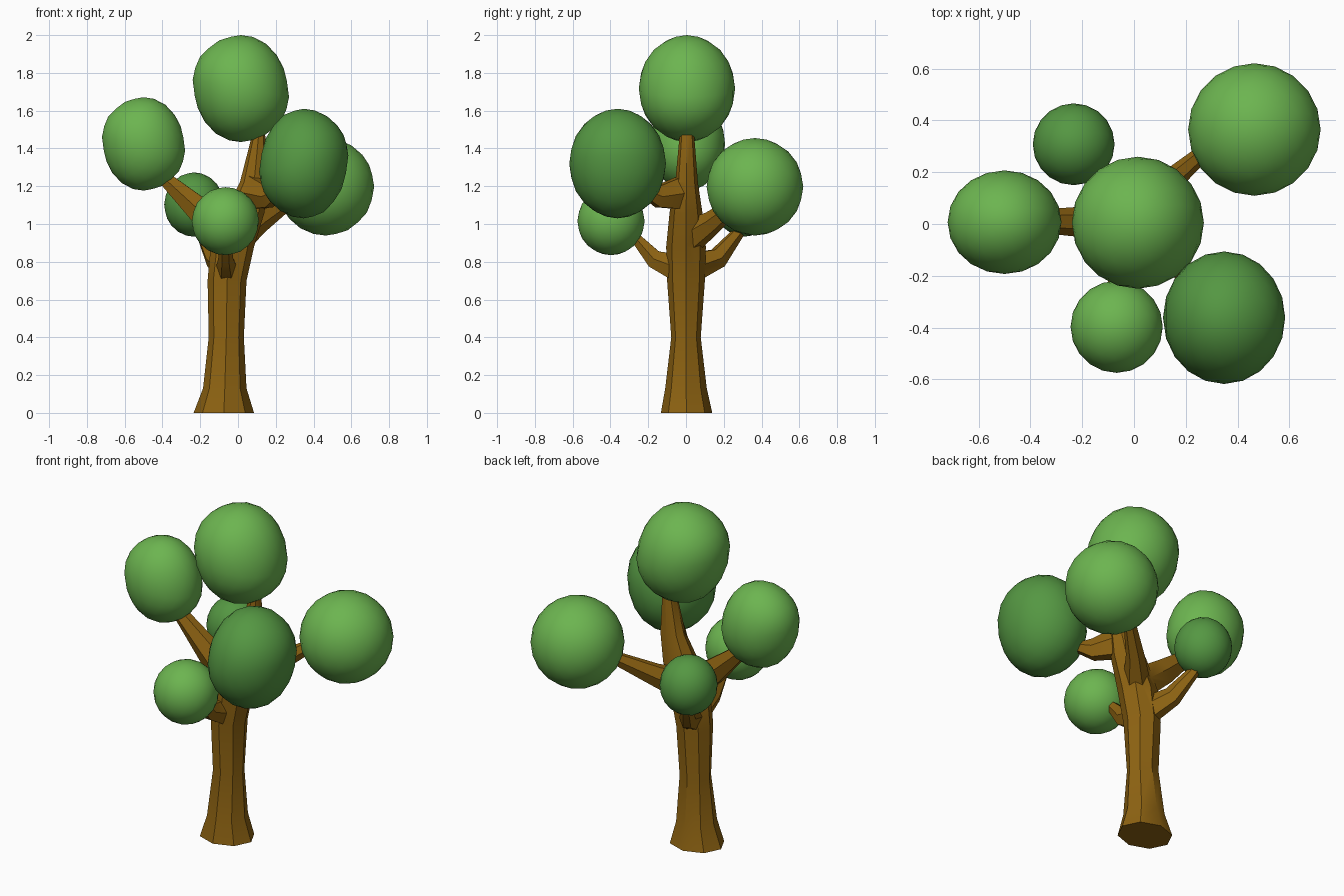
import bpy, bmesh, math
from mathutils import Vector

if "Cube" in bpy.data.objects:
    bpy.data.objects.remove(bpy.data.objects["Cube"])


def material(name, rgb):
    m = bpy.data.materials.new(name)
    m.diffuse_color = (*rgb, 1)
    m.use_nodes = True
    m.node_tree.nodes["Principled BSDF"].inputs["Base Color"].default_value = m.diffuse_color
    return m


BARK = material("bark", (0.27, 0.125, 0.006))
LIGHT = material("light_leaves", (0.15, 0.46, 0.08))
DARK = material("dark_leaves", (0.09, 0.31, 0.055))


def finish(bm, name, mat, angle):
    bmesh.ops.recalc_face_normals(bm, faces=bm.faces[:])
    mesh = bpy.data.meshes.new(name)
    bm.to_mesh(mesh)
    bm.free()
    obj = bpy.data.objects.new(name, mesh)
    bpy.context.collection.objects.link(obj)
    mesh.materials.append(mat)
    for p in mesh.polygons:
        p.use_smooth = True
    return obj


def smooth(obj, angle):
    bpy.ops.object.select_all(action='DESELECT')
    obj.select_set(True)
    bpy.context.view_layer.objects.active = obj
    bpy.ops.object.shade_smooth_by_angle(angle=math.radians(angle))


def tube(name, stations, sides, level=False):
    """Tapered limb; each station is (x, y, z, radius a, radius b)."""
    bm = bmesh.new()
    pts = [Vector(s[:3]) for s in stations]
    rings = []
    for i, s in enumerate(stations):
        d = (pts[min(i + 1, len(pts) - 1)] - pts[max(i - 1, 0)]).normalized()
        if level:
            u, v = Vector((1, 0, 0)), Vector((0, 1, 0))
        else:
            u = d.cross(Vector((0, 0, 1))).normalized()
            v = u.cross(d)
        ring = []
        for k in range(sides):
            a = 2 * math.pi * k / sides
            ring.append(bm.verts.new(pts[i] + u * s[3] * math.cos(a) + v * s[4] * math.sin(a)))
        rings.append(ring)
    for lo, hi in zip(rings, rings[1:]):
        for k in range(sides):
            n = (k + 1) % sides
            bm.faces.new((lo[k], lo[n], hi[n], hi[k]))
    bm.faces.new(rings[0])
    bm.faces.new(rings[-1])
    return finish(bm, name, BARK, 40)


# trunk, leaning over into the top limb
trunk = tube("trunk", [
    (-.075, .003, 0, .16, .136), (-.07, 0, .13, .115, .11),
    (-.062, 0, .4, .093, .078), (-.058, 0, .7, .103, .1),
    (-.03, 0, .88, .115, .105), (.035, 0, 1.06, .105, .087),
    (.085, .003, 1.22, .075, .06), (.112, .005, 1.5, .03, .036),
    (.112, .005, 1.54, .025, .03)], 8, level=True)

# side limbs, merged into the trunk
limbs = [
    [(-.03, 0, .93, .085, .1), (-.19, .008, 1.06, .06, .08), (-.42, .012, 1.27, .04, .035)],
    [(-.06, -.02, .76, .06, .09), (-.065, -.17, .815, .04, .055), (-.067, -.27, .93, .028, .03),
     (-.067, -.33, .98, .025, .025)],
    [(-.07, .03, .77, .06, .09), (-.13, .17, .82, .045, .06), (-.19, .27, .945, .03, .035),
     (-.21, .31, 1.0, .025, .025)],
    [(-.02, 0, .92, .08, .1), (.11, .14, 1.01, .05, .065), (.32, .32, 1.15, .025, .03)],
    [(.06, .01, 1.17, .07, .11), (.165, -.15, 1.145, .05, .065), (.21, -.21, 1.17, .035, .035),
     (.25, -.26, 1.22, .028, .028)],
]
bpy.context.view_layer.objects.active = trunk
for s in limbs:
    limb = tube("limb", s, 6)
    mod = trunk.modifiers.new("merge", 'BOOLEAN')
    mod.operation, mod.solver, mod.object = 'UNION', 'EXACT', limb
    bpy.ops.object.modifier_apply(modifier=mod.name)
    bpy.data.objects.remove(limb)
smooth(trunk, 40)


def leaves(name, centre, radii, tilt, mat):
    """Slightly skewed low-poly leaf ball."""
    bm = bmesh.new()
    bmesh.ops.create_icosphere(bm, subdivisions=3, radius=1)
    for v in bm.verts:
        p = v.co.copy()
        v.co = Vector([c + r * q for c, r, q in zip(centre, radii, p)])
        v.co.z += tilt * p.x * radii[2] * (1 - abs(p.z))
    smooth(finish(bm, name, mat, 60), 60)


leaves("leaves_top", (.015, .005, 1.717), (.255, .255, .283), -.16, LIGHT)
leaves("leaves_left", (-.5, .007, 1.424), (.22, .2, .247), -.15, LIGHT)
leaves("leaves_front_right", (.348, -.362, 1.32), (.236, .256, .29), .15, DARK)
leaves("leaves_back_right", (.465, .365, 1.197), (.256, .256, .258), 0, LIGHT)
leaves("leaves_back_left", (-.233, .308, 1.103), (.158, .158, .17), 0, DARK)
leaves("leaves_front", (-.067, -.397, 1.015), (.178, .178, .18), 0, LIGHT)
